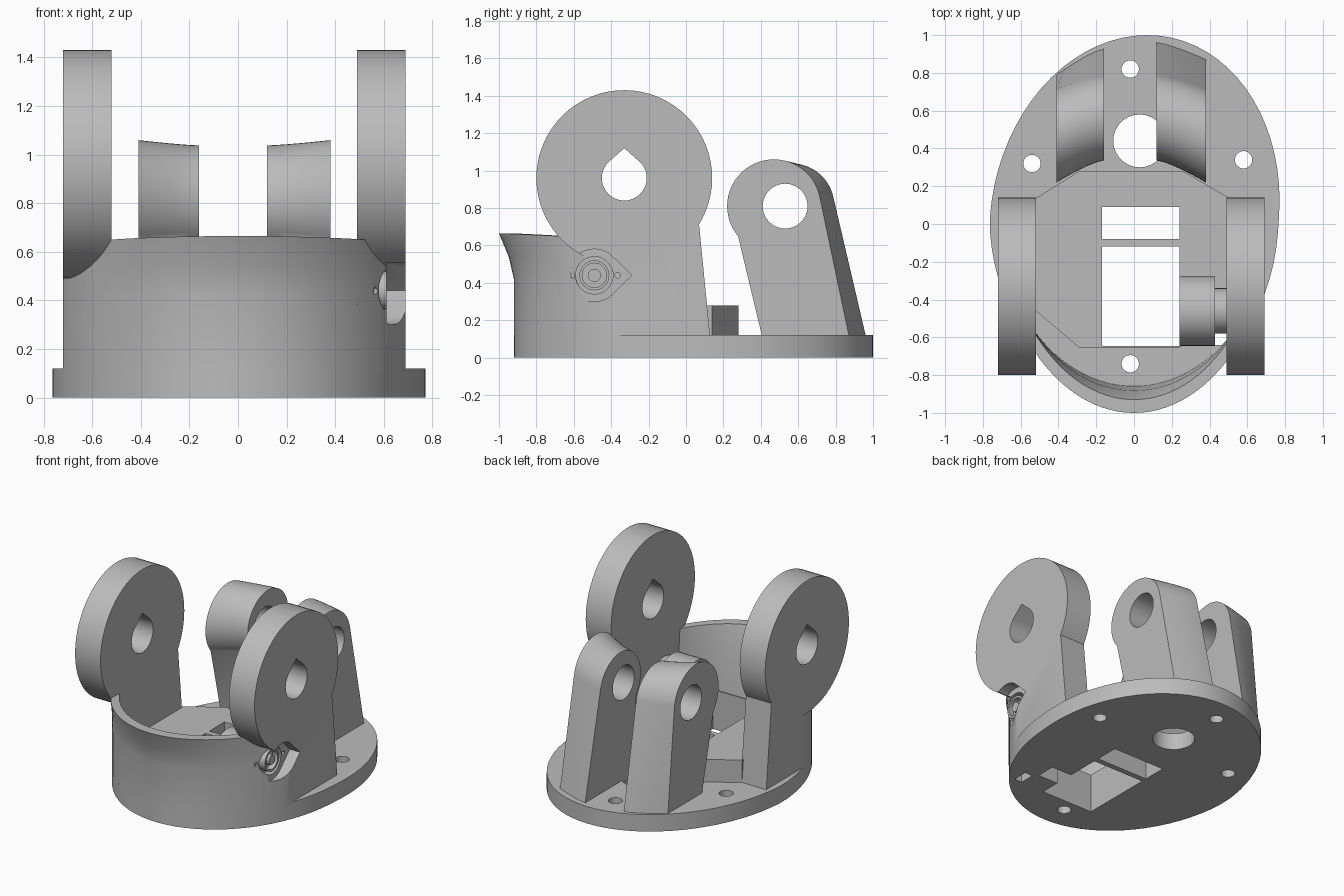
import bpy, bmesh, math

if "Cube" in bpy.data.objects:
    bpy.data.objects.remove(bpy.data.objects["Cube"])

grey = bpy.data.materials.new("plain grey")
grey.diffuse_color = (0.5, 0.5, 0.5, 1)
grey.use_nodes = True
grey.node_tree.nodes["Principled BSDF"].inputs["Base Color"].default_value = grey.diffuse_color


def loft(name, rings, closed=False):
    """Skin a list of equal-length rings of 3D points, capped or closed."""
    bm = bmesh.new()
    vs = [[bm.verts.new(p) for p in r] for r in rings]
    n = len(vs[0])
    for i in range(len(vs) - 1):
        for j in range(n):
            k = (j + 1) % n
            bm.faces.new((vs[i][j], vs[i][k], vs[i + 1][k], vs[i + 1][j]))
    bm.faces.new(vs[0])
    bm.faces.new(vs[-1])
    bmesh.ops.recalc_face_normals(bm, faces=bm.faces)
    me = bpy.data.meshes.new(name)
    bm.to_mesh(me)
    bm.free()
    me.materials.append(grey)
    ob = bpy.data.objects.new(name, me)
    bpy.context.collection.objects.link(ob)
    return ob


def slab_z(name, pts, z0, z1):
    return loft(name, [[(x, y, z) for x, y in pts] for z in (z0, z1)])


def slab_x(name, pts, x0, x1):
    return loft(name, [[(x, y, z) for y, z in pts] for x in (x0, x1)])


def arc(cx, cy, r, a0=0, a1=360, n=40):
    m = n if abs(a1 - a0) == 360 else n + 1
    return [(cx + r * math.cos(math.radians(a0 + (a1 - a0) * i / n)),
             cy + r * math.sin(math.radians(a0 + (a1 - a0) * i / n))) for i in range(m)]


def rect(x0, y0, x1, y1):
    return [(x0, y0), (x1, y0), (x1, y1), (x0, y1)]


def boolean(ob, cutter, op='DIFFERENCE'):
    m = ob.modifiers.new("cut", 'BOOLEAN')
    m.operation, m.solver, m.object = op, 'EXACT', cutter
    bpy.context.view_layer.update()
    dg = bpy.context.evaluated_depsgraph_get()
    me = bpy.data.meshes.new_from_object(ob.evaluated_get(dg))
    ob.modifiers.clear()
    ob.data = me


def cut(obs, cutter):
    for ob in obs:
        boolean(ob, cutter)
    bpy.data.objects.remove(cutter)


def smooth(ob, deg=30):
    bpy.ops.object.select_all(action='DESELECT')
    ob.select_set(True)
    bpy.context.view_layer.objects.active = ob
    bpy.ops.object.shade_smooth_by_angle(angle=math.radians(deg))


def oval(a, s=1.0):
    """Egg-shaped plan outline, leaning slightly to the right at the back."""
    x, y = 0.765 * s * math.cos(a), 0.04 + 0.96 * s * math.sin(a)
    return (x + 0.07 * max(y, 0), y)


# base plate
outline = [oval(2 * math.pi * i / 72) for i in range(72)]
plate = slab_z("base_plate", outline, 0, 0.12)

# raised octagonal platform
platform = slab_z("raised_platform", [(-0.53, 0.13), (-0.29, 0.28), (0.26, 0.28), (0.5, 0.14),
                                      (0.5, -0.44), (0.24, -0.655), (-0.29, -0.655), (-0.53, -0.45)],
                  0.115, 0.28)

# screw holes and round cable hole
for x, y, r in ((-0.02, 0.82, 0.046), (-0.54, 0.32, 0.046), (0.58, 0.34, 0.046),
                (-0.02, -0.74, 0.046), (0.03, 0.44, 0.14)):
    cut([plate], slab_z("hole", arc(x, y, r, n=28), -0.1, 0.3))

# rectangular openings with a cross bar between them, plus slots by the socket
for r in ((-0.17, -0.08, 0.24, 0.09), (-0.17, -0.645, 0.24, -0.12)):
    cut([plate, platform], slab_z("opening", rect(*r), -0.1, 0.5))
cut([plate, platform], slab_z("slot", rect(0.2, -0.5, 0.4, -0.36), -0.1, 0.2))
cut([plate, platform], slab_z("slot", rect(0.43, -0.64, 0.49, -0.53), -0.1, 0.5))

# curved front wall, flared outwards at the top centre
rings = []
for i in range(33):
    t = math.radians(-90 + 50 * (i - 16) / 16)
    u = abs(i - 16) / 16
    flare = 0.08 * max(0, 1 - u * u)
    ztop = 0.665 - 0.02 * u ** 2
    (ox, oy), (ix, iy) = oval(t), oval(t, 0.935)
    rings.append([(ox, oy, 0.1), (ox, oy, 0.42), (ox, oy - flare * 0.35, 0.54),
                  (ox, oy - flare, ztop), (ix, iy - flare * 0.9, ztop),
                  (ix, iy - flare * 0.3, 0.5), (ix, iy, 0.1)])
wall = loft("front_wall", rings)

# two tall side ears: round head, foot trimmed to the oval
ears = []
for side, x0, x1 in (("left", -0.72, -0.52), ("right", 0.49, 0.69)):
    ear = slab_x(side + "_ear", arc(-0.33, 0.96, 0.47, n=64), x0, x1)
    foot = slab_x("foot", [(0.13, 0.1), (0.07, 0.71), (-0.33, 0.8), (-0.6, 0.61),
                           (-0.68, 0.58), (-0.72, 0.1)], x0, x1)
    trim = slab_z("trim", outline, -0.2, 1.0)
    boolean(foot, trim, 'INTERSECT')
    bpy.data.objects.remove(trim)
    boolean(ear, foot, 'UNION')
    bpy.data.objects.remove(foot)
    # teardrop pivot hole
    drop = [(-0.33, 1.12)] + arc(-0.33, 0.96, 0.12, 135, 405, 30)
    cut([ear], slab_x("drop", drop, x0 - 0.1, x1 + 0.1))
    ears.append(ear)

# socket boss behind the right ear
boss = slab_x("socket_boss", arc(-0.46, 0.37, 0.185, n=40), 0.24, 0.43)
cut([boss], slab_z("under", rect(0.2, -0.8, 0.5, 0), 0, 0.26))
boss_neck = slab_x("socket_neck", arc(-0.46, 0.4, 0.12, n=32), 0.42, 0.5)

# pointed recess and socket in the right ear
right = [ears[1], wall]
lens = arc(-0.49, 0.44, 0.14, 50, 130, 14) + [(-0.65, 0.44)] + \
    arc(-0.49, 0.44, 0.14, 230, 310, 14) + [(-0.29, 0.44)]
cut(right, slab_x("recess", lens, 0.61, 0.9))
cut(right, slab_x("bore", arc(-0.49, 0.44, 0.1, n=32), 0.56, 0.9))
for y in (-0.61, -0.365):
    cut(right, slab_x("pin", arc(y, 0.44, 0.015, n=12), 0.56, 0.9))
ring = slab_x("socket_ring", arc(-0.49, 0.44, 0.08, n=32), 0.55, 0.61)
cut([ring], slab_x("ring_hole", arc(-0.49, 0.44, 0.065, n=32), 0.57, 0.7))
pin = slab_x("socket_pin", arc(-0.49, 0.44, 0.035, n=20), 0.55, 0.61)

# two rear lugs, lofted from outer to inner profile so they follow the rim
def lug_profile(x, cy, r, front, back, a_end):
    pts = [(front, 0.1)] + arc(cy, 0.81, r, 220, a_end, 36) + [(back, 0.1)]
    return [(x, y, z) for y, z in pts]


lugs = []
for side, xo, xi, bo, bi in (("left", -0.41, -0.16, 0.79, 0.93), ("right", 0.38, 0.12, 0.875, 0.965)):
    sections = []
    for k in range(7):
        f = k / 6
        g = 1 - (1 - f) ** 1.3
        sections.append(lug_profile(xo + (xi - xo) * f, 0.47 + 0.095 * g, 0.25 - 0.022 * g,
                                    0.41 + 0.02 * g, bo + (bi - bo) * g, 12))
    lug = loft(side + "_rear_lug", sections)
    cut([lug], slab_x("bore", arc(0.53, 0.81, 0.12, n=40), min(xo, xi) - 0.1, max(xo, xi) + 0.1))
    lugs.append(lug)

for ob in [plate, wall, boss, boss_neck, ring, pin] + ears + lugs:
    smooth(ob)
